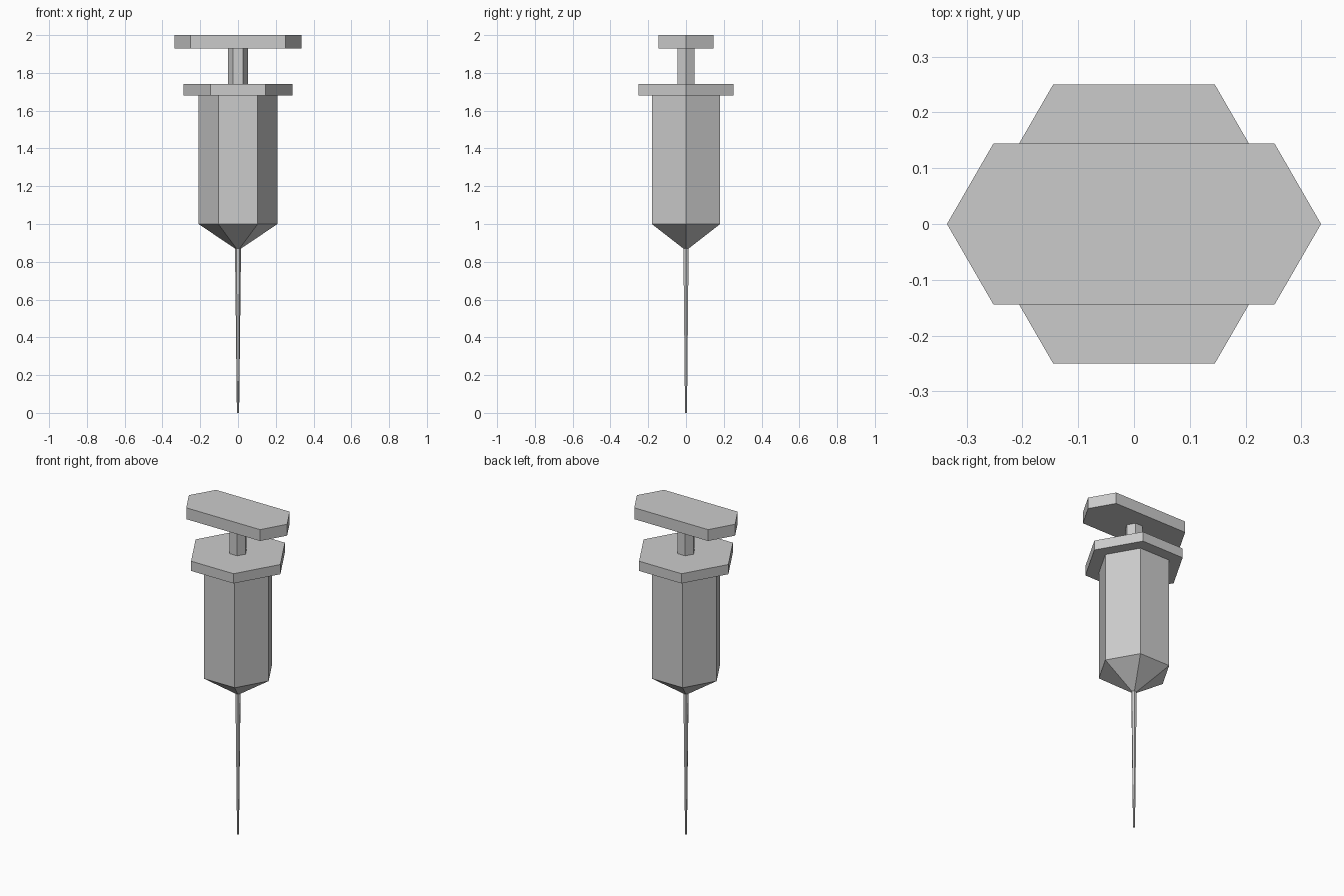
import bpy, bmesh
from math import cos, sin, pi

if "Cube" in bpy.data.objects:
    bpy.data.objects.remove(bpy.data.objects["Cube"])


def hexagon(radius, stretch=0.0):
    """Hexagon outline with points on +-x; stretch pushes the two halves apart in x."""
    pts = []
    for i in range(6):
        a = i * pi / 3
        x, y = radius * cos(a), radius * sin(a)
        pts.append((x + (stretch if x > 0 else -stretch), y))
    return pts


def loft(name, sections):
    """Closed solid through stacked (z, radius, stretch) hexagon sections."""
    bm = bmesh.new()
    rings = [[bm.verts.new((x, y, z)) for x, y in hexagon(r, s)]
             for z, r, s in sections]
    for low, high in zip(rings, rings[1:]):
        for i in range(6):
            j = (i + 1) % 6
            bm.faces.new((low[i], low[j], high[j], high[i]))
    bm.faces.new(rings[0][::-1])
    bm.faces.new(rings[-1])
    bmesh.ops.recalc_face_normals(bm, faces=bm.faces)
    mesh = bpy.data.meshes.new(name)
    bm.to_mesh(mesh)
    bm.free()
    obj = bpy.data.objects.new(name, mesh)
    bpy.context.collection.objects.link(obj)
    return obj


# Thin tapering needle
loft("needle", [(0.0, 0.006, 0), (0.87, 0.016, 0)])

# Barrel with its conical nose
loft("barrel", [(0.87, 0.016, 0), (1.0, 0.209, 0), (1.68, 0.209, 0)])

# Finger flange on top of the barrel
loft("finger_flange", [(1.68, 0.289, 0), (1.74, 0.289, 0)])

# Plunger rod and its wide thumb plate
loft("plunger_rod", [(1.74, 0.052, 0), (1.93, 0.052, 0)])
loft("thumb_plate", [(1.93, 0.167, 0.168), (2.0, 0.167, 0.168)])
